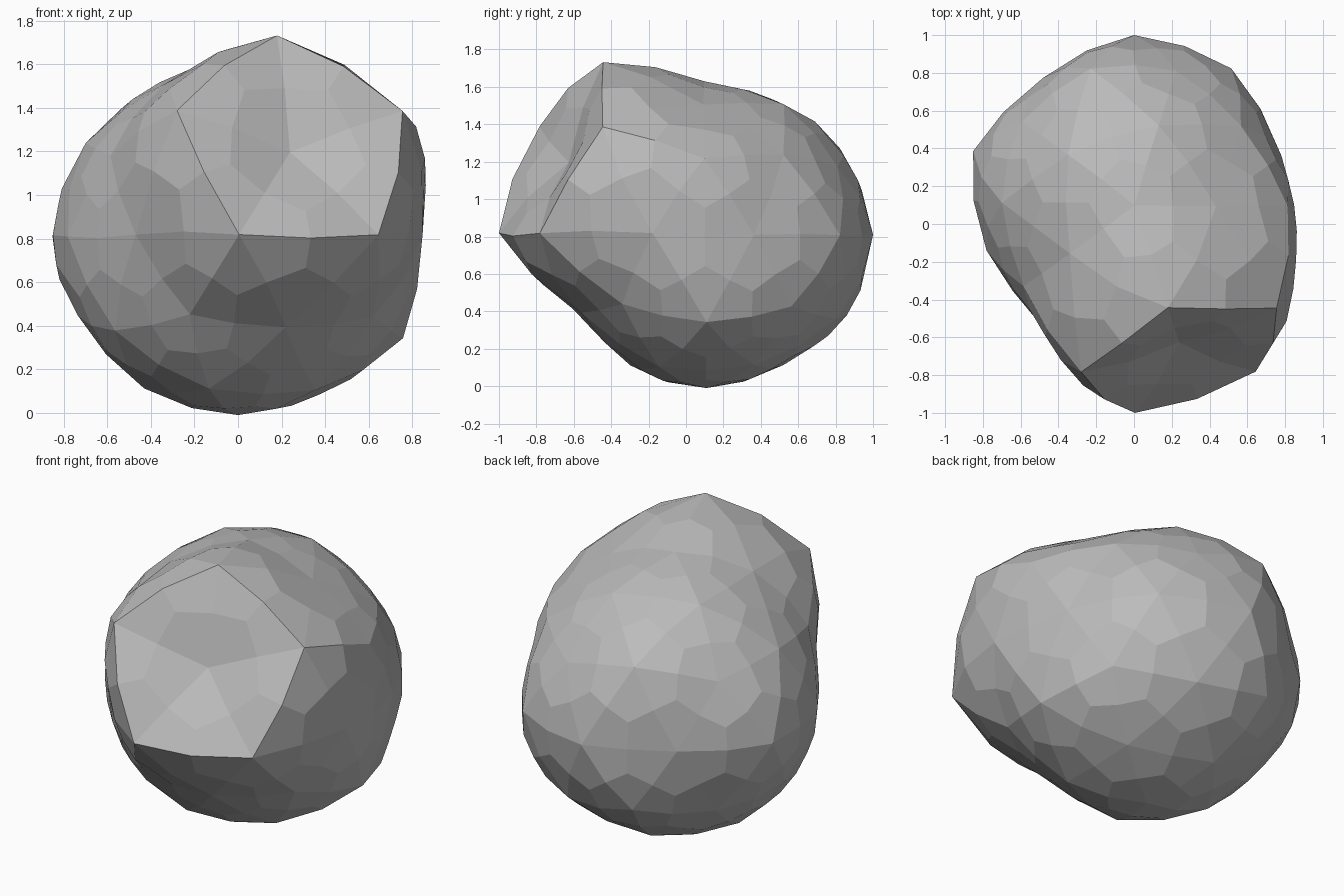
import bpy
import bmesh
from mathutils import Vector

cube = bpy.data.objects.get("Cube")
if cube:
    bpy.data.objects.remove(cube, do_unlink=True)

CENTRE = Vector((0, 0.11, 0.81))
BASE_RADIUS = 0.82
DENT = Vector((0.276, -0.851, 0.447))      # middle of the chipped five-sided face
RIM_RADIUS = 1.1

# Special points of the boulder: direction and radius
BULGES = [
    (DENT, 0.865),
    ((0, -1, 0), 1.11),
    ((0.163, -0.5, 0.851), 1.09),
    ((0.724, -0.526, -0.447), 0.85),
    ((0.724, 0.526, -0.447), 0.86),
    ((0.894, 0, 0.447), 0.91),
    ((0, 1, 0), 0.89),
    ((-0.951, 0.309, 0), 0.895),
    ((0.951, -0.309, 0), 0.895),
    ((0.588, 0.809, 0), 0.88),
    ((-0.263, 0.809, 0.526), 0.88),
    ((0.851, 0, -0.526), 0.89),
    ((-0.276, 0.851, -0.447), 0.87),
    ((0.263, 0.809, -0.526), 0.86),
    ((0.425, -0.309, -0.851), 0.83),
]


def radius(d):
    """Distance of a finished surface point from the centre, by its direction."""
    for direction, r in BULGES:
        if d.dot(Vector(direction)) > 0.98:
            return r
    return RIM_RADIUS if d.dot(DENT) > 0.8 else BASE_RADIUS


def smoothed(v):
    """Where one subdivision step moves a cage point."""
    n = len(v.link_faces)
    face_mean = sum((f.calc_center_median() for f in v.link_faces), Vector()) / n
    edge_mean = sum(((v.co + e.other_vert(v).co) / 2 for e in v.link_edges), Vector()) / n
    return (face_mean + 2 * edge_mean + (n - 3) * v.co) / n


# Coarse cage, pushed out until its smoothed points reach their radii
cage = bmesh.new()
bmesh.ops.create_icosphere(cage, subdivisions=2, radius=1)
directions = {v: v.co.normalized() for v in cage.verts}
for step in range(40):
    errors = {v: radius(d) - smoothed(v).length for v, d in directions.items()}
    for v, d in directions.items():
        v.co += d * errors[v]
bmesh.ops.translate(cage, verts=cage.verts, vec=CENTRE)
mesh = bpy.data.meshes.new("boulder")
cage.to_mesh(mesh)
cage.free()

# Single stone colour
stone = bpy.data.materials.new("grey_stone")
stone.use_nodes = True
colour = (0.5, 0.5, 0.5, 1)
stone.diffuse_color = colour
stone.node_tree.nodes["Principled BSDF"].inputs["Base Color"].default_value = colour
mesh.materials.append(stone)

boulder = bpy.data.objects.new("boulder", mesh)
bpy.context.collection.objects.link(boulder)

# One rounding step, left flat shaded
rounding = boulder.modifiers.new("rounding", 'SUBSURF')
rounding.levels = rounding.render_levels = 1
rounding.use_limit_surface = False
